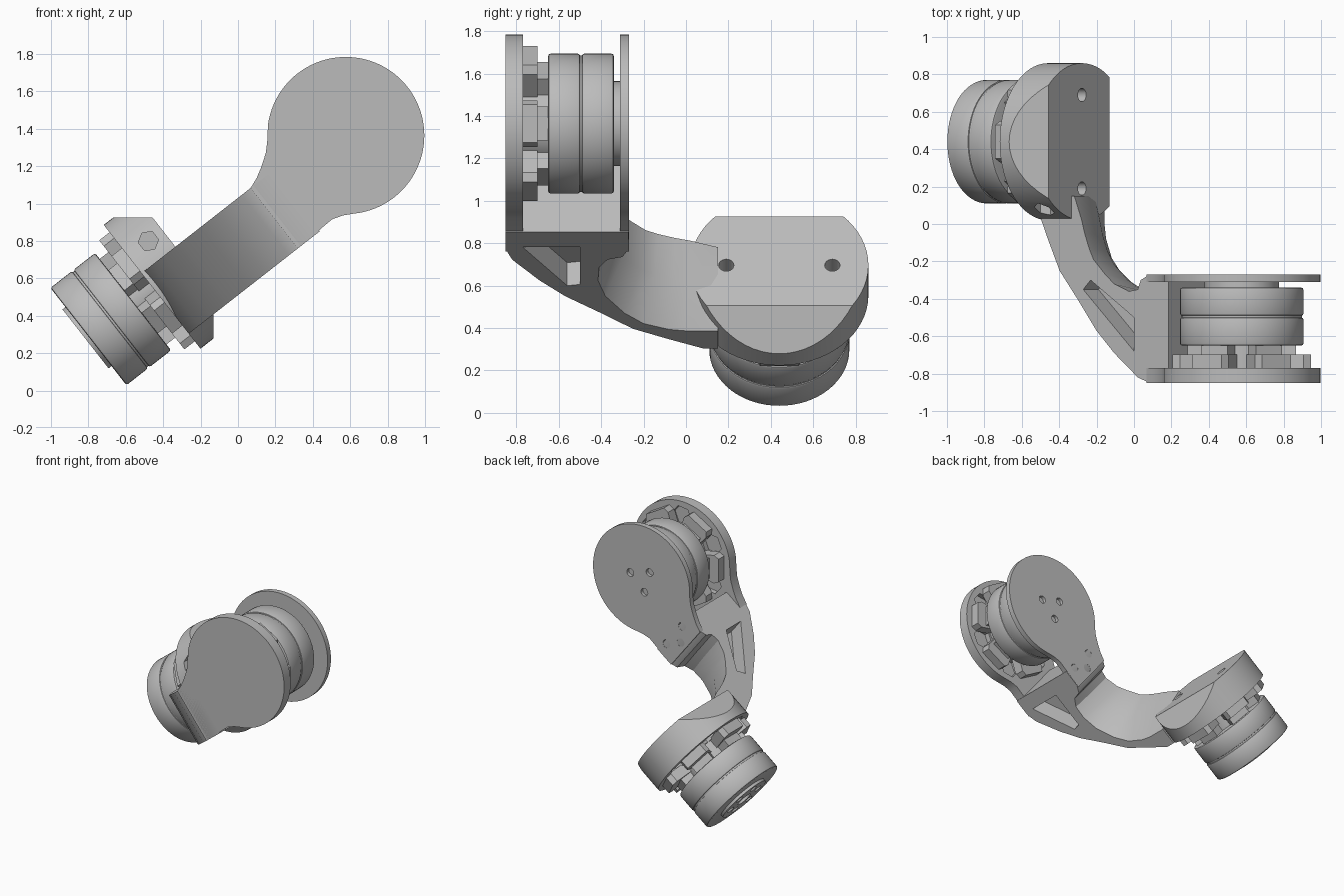
import bpy, bmesh
from math import radians, cos, sin, pi
from mathutils import Matrix, Vector

if "Cube" in bpy.data.objects:
    bpy.data.objects.remove(bpy.data.objects["Cube"])

grey = bpy.data.materials.new("plain_grey")
grey.use_nodes = True
grey.diffuse_color = (0.5, 0.5, 0.5, 1)
grey.node_tree.nodes["Principled BSDF"].inputs["Base Color"].default_value = (0.5, 0.5, 0.5, 1)

# Link frame: X along the arm, Y towards the back, Z across the arm
LINK = Matrix.Translation((-0.4435, 0, 0.567)) @ Matrix.Rotation(radians(-38), 4, 'Y')
# Joint frames: local Z runs from the mounting plate out through the motor
UPPER = LINK @ Matrix.Translation((1.294, -0.799, 0)) @ Matrix.Rotation(-pi / 2, 4, 'X')
LOWER = LINK @ Matrix.Translation((0, 0.44, 0)) @ Matrix.Rotation(-pi / 2, 4, 'Y')


def finish(name, bm, matrix):
    bmesh.ops.recalc_face_normals(bm, faces=bm.faces)
    bm.transform(matrix)
    mesh = bpy.data.meshes.new(name)
    bm.to_mesh(mesh)
    bm.free()
    mesh.materials.append(grey)
    ob = bpy.data.objects.new(name, mesh)
    bpy.context.collection.objects.link(ob)
    return ob


def activate(ob):
    bpy.ops.object.select_all(action='DESELECT')
    bpy.context.view_layer.objects.active = ob
    ob.select_set(True)


def cylinder(name, matrix, r, a, b, x=0, y=0, sides=64, bevel=0):
    bm = bmesh.new()
    bmesh.ops.create_cone(bm, cap_ends=True, segments=sides, radius1=r, radius2=r, depth=b - a,
                          matrix=Matrix.Translation((x, y, (a + b) / 2)))
    if bevel:
        rims = [e for e in bm.edges if abs(e.verts[0].co.z - e.verts[1].co.z) < 1e-5]
        bmesh.ops.bevel(bm, geom=rims, offset=bevel, segments=2, affect='EDGES', profile=0.5)
    return finish(name, bm, matrix)


def loft(name, matrix, rings):
    bm = bmesh.new()
    rows = [[bm.verts.new(p) for p in ring] for ring in rings]
    for low, high in zip(rows, rows[1:]):
        for i in range(len(low)):
            j = (i + 1) % len(low)
            bm.faces.new((low[i], low[j], high[j], high[i]))
    bm.faces.new(rows[0][::-1])
    bm.faces.new(rows[-1])
    return finish(name, bm, matrix)


def prism(name, matrix, outline, a, b):
    return loft(name, matrix, [[(x, y, z) for x, y in outline] for z in (a, b)])


def cut(ob, cutters):
    for c in cutters:
        c.hide_render = True
        mod = ob.modifiers.new("cut", 'BOOLEAN')
        mod.operation, mod.solver, mod.object = 'DIFFERENCE', 'EXACT', c
        activate(ob)
        bpy.ops.object.modifier_apply(modifier=mod.name)
        bpy.data.objects.remove(c)


def around(n, r, offset=0.0):
    return [(r * cos(offset + k * 2 * pi / n), r * sin(offset + k * 2 * pi / n)) for k in range(n)]


def holes(matrix, points, r, a, b, sides=20):
    return [cylinder("hole_cutter", matrix, r, a, b, x, y, sides) for x, y in points]


def motor(side, matrix, length, base, turn):
    start, end = 0.149, 0.149 + length
    mid = (start + end) / 2
    cylinder(side + "_motor_inner_half", matrix, 0.33, start, mid - 0.004, bevel=0.012)
    cylinder(side + "_motor_seam", matrix, 0.322, mid - 0.02, mid + 0.02)
    cylinder(side + "_motor_outer_half", matrix, 0.33, mid + 0.004, end, bevel=0.012)
    cap = cylinder(side + "_motor_cap", matrix, 0.2, end - 0.01, end + 0.03 if side == "upper" else end + 0.02)
    if side == "lower":
        cut(cap, holes(matrix, around(6, 0.13), 0.03, end, end + 0.1)
            + holes(matrix, [(0, 0)], 0.06, end, end + 0.1))
    cylinder(side + "_motor_hub", matrix, 0.21, base - 0.01, start + 0.01)
    # Six stepped lugs between plate and motor
    for k in range(6):
        spin = matrix @ Matrix.Rotation(turn + k * pi / 3, 4, 'Z')
        lug = [(0.18, -0.08), (0.33, -0.11), (0.37, -0.09), (0.37, 0.09), (0.33, 0.11), (0.18, 0.08)]
        step = [(0.18, -0.07), (0.29, -0.08), (0.29, 0.08), (0.18, 0.07)]
        prism(side + "_mount_lug", spin, lug, base - 0.01, base + 0.07)
        prism(side + "_mount_step", spin, step, base + 0.06, start + 0.01)


# Arm: inner curve has its own path along the top and the bottom edge
outer = [(-0.02, 0.15), (-0.02, 0.08), (0.05, -0.08), (0.13, -0.25), (0.25, -0.4), (0.38, -0.57),
         (0.5, -0.69), (0.66, -0.82), (0.74, -0.85), (0.87, -0.85), (0.87, -0.27), (0.74, -0.27)]
inner_low = [(0.68, -0.3), (0.66, -0.37), (0.6, -0.41), (0.5, -0.415), (0.38, -0.38), (0.25, -0.29),
             (0.17, -0.2), (0.125, -0.08), (0.114, 0), (0.114, 0.15)]
inner_top = [(0.68, -0.3), (0.66, -0.35), (0.6, -0.36), (0.5, -0.32), (0.44, -0.27), (0.36, -0.19),
             (0.33, -0.13), (0.3, -0.05), (0.28, 0.02), (0.23, 0.15)]
rings = []
for z, t in ((-0.318, 0), (-0.12, 0.75), (0.092, 1)):
    inner = [Vector(p).lerp(Vector(q), t) for p, q in zip(inner_low, inner_top)]
    rings.append([(p[0], p[1], z) for p in outer + inner])
arm = loft("arm", LINK, rings)
cut(arm, [
    prism("low_pocket_cutter", LINK, [(0.755, -0.77), (0.755, -0.5), (0.47, -0.5), (0.46, -0.56)], -0.4, -0.18),
    prism("top_pocket_cutter", LINK, [(0.29, -0.35), (0.34, -0.3), (0.635, -0.5), (0.635, -0.68)], -0.04, 0.2)])

# Upper joint: two pear-shaped plates hold the motor
pear = [(0.72, -0.317), (0.85, -0.312), (0.96, -0.308), (1.02, -0.328)]
pear += [(1.294 + 0.42 * cos(radians(a)), 0.42 * sin(radians(a))) for a in range(-122, 138, 4)]
pear += [(0.945, 0.235), (0.9, 0.19), (0.834, 0.145), (0.78, 0.115), (0.72, 0.092)]
pear = [(x - 1.294, -z) for x, z in pear]
front_plate = prism("front_plate", UPPER, pear, -0.051, 0.03)
cut(front_plate, holes(UPPER, around(6, 0.3, radians(38 + 30)), 0.085, -0.01, 0.1, 6))
back_plate = prism("back_plate", UPPER, pear, 0.489, 0.53)
cut(back_plate, holes(UPPER, around(3, 0.1, 0.4), 0.03, 0.505, 0.6)
    + holes(UPPER, [(-0.45, 0.22), (-0.45, 0.0), (-0.52, 0.11)], 0.032, 0.5, 0.6))
motor("upper", UPPER, 0.31, 0.03, radians(38))

# Lower joint: thick round mount with a level top cut and an upright side cut
mount = cylinder("lower_mount", LOWER, 0.42, -0.21, 0.02)
bm = bmesh.new()
bm.from_mesh(mount.data)
for point, normal in (((0, 0, 0.925), (0, 0, 1)), ((-0.13, 0, 0), (1, 0, 0))):
    geom = bm.verts[:] + bm.edges[:] + bm.faces[:]
    cutline = bmesh.ops.bisect_plane(bm, geom=geom, plane_co=point, plane_no=normal, clear_outer=True)
    edges = [g for g in cutline["geom_cut"] if isinstance(g, bmesh.types.BMEdge)]
    bmesh.ops.edgeloop_fill(bm, edges=edges)
bmesh.ops.recalc_face_normals(bm, faces=bm.faces)
bm.to_mesh(mount.data)
bm.free()
side_hole = LINK @ Matrix.Translation((0.115, 0, 0.205)) @ Matrix.Rotation(-pi / 2, 4, 'X')
cut(mount, holes(LOWER, around(6, 0.3, radians(30)), 0.085, -0.06, 0.1, 6)
    + holes(LOWER, [(0, -0.25), (0, 0.25)], 0.036, -0.3, -0.12)
    + [cylinder("side_cutter", side_hole, 0.055, -0.1, 0.2, sides=6)])
motor("lower", LOWER, 0.303, 0.02, 0)

# Smooth the curved sides, keep the edges sharp
for ob in [o for o in bpy.context.collection.objects if o.type == 'MESH']:
    activate(ob)
    bpy.ops.object.shade_smooth_by_angle(angle=radians(30))
